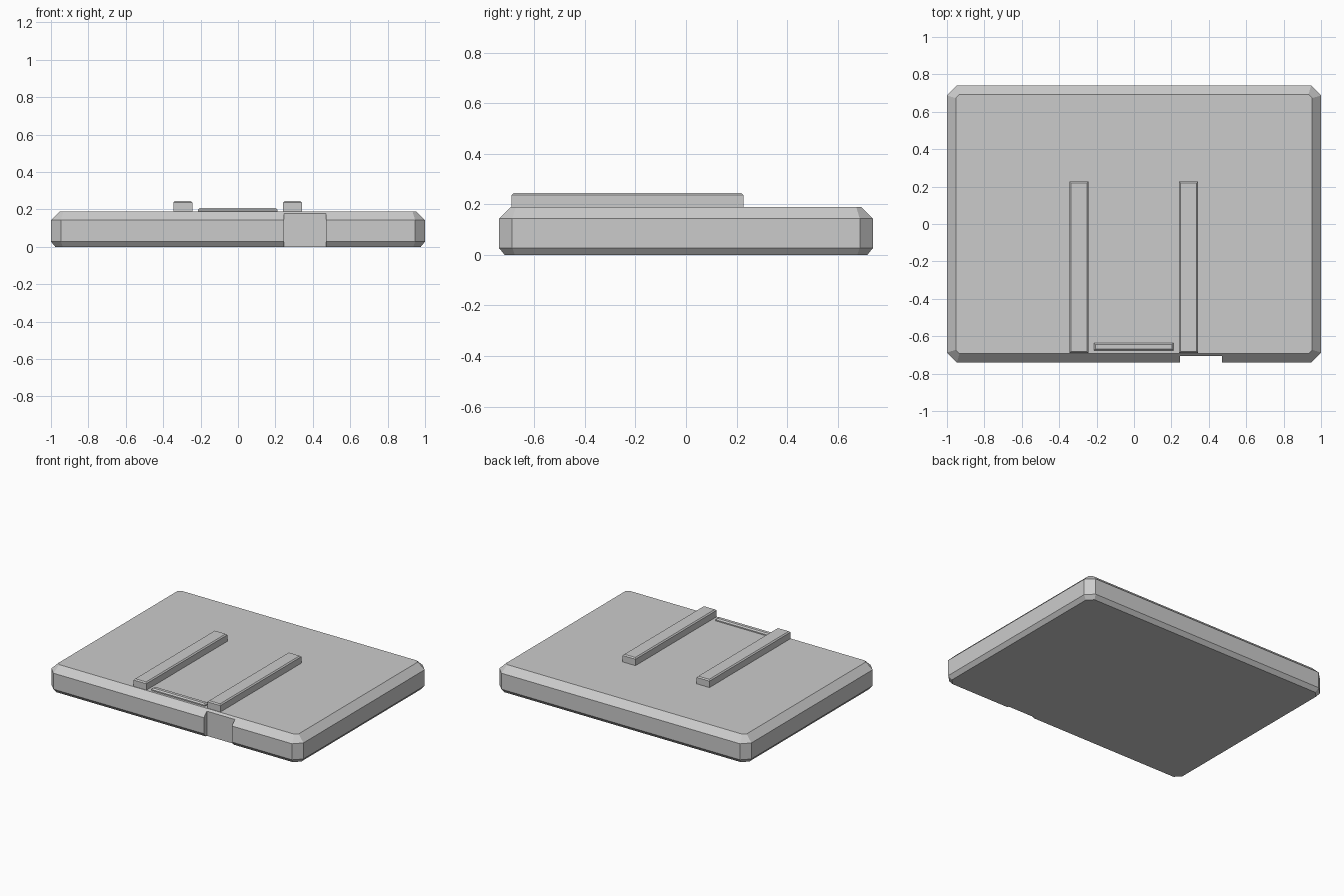
import bpy
import bmesh

default = bpy.data.objects.get("Cube")
if default:
    bpy.data.objects.remove(default, do_unlink=True)

grey = bpy.data.materials.new("light_grey")
grey.use_nodes = True
grey.diffuse_color = (0.6, 0.6, 0.6, 1)
grey.node_tree.nodes["Principled BSDF"].inputs["Base Color"].default_value = (0.6, 0.6, 0.6, 1)


def finish(name, bm):
    bmesh.ops.recalc_face_normals(bm, faces=bm.faces)
    mesh = bpy.data.meshes.new(name)
    bm.to_mesh(mesh)
    bm.free()
    mesh.materials.append(grey)
    obj = bpy.data.objects.new(name, mesh)
    bpy.context.scene.collection.objects.link(obj)
    return obj


def octagon(bm, z, hx, hy, cut):
    """Ring of a rectangle with cut corners."""
    quarter = [(hx, hy - cut), (hx - cut, hy)]
    pts = []
    for sx, sy in ((1, 1), (-1, 1), (-1, -1), (1, -1)):
        part = quarter if sx * sy > 0 else quarter[::-1]
        pts += [(sx * x, sy * y, z) for x, y in part]
    return [bm.verts.new(p) for p in pts]


def lofted(name, rings):
    bm = bmesh.new()
    loops = [octagon(bm, *r) for r in rings]
    for low, high in zip(loops, loops[1:]):
        for i in range(len(low)):
            j = (i + 1) % len(low)
            bm.faces.new((low[i], low[j], high[j], high[i]))
    bm.faces.new(loops[0][::-1])
    bm.faces.new(loops[-1])
    return finish(name, bm)


def box(name, low, high, top_bevel=0):
    """Box between two corners, with optionally chamfered top edges."""
    bm = bmesh.new()
    bmesh.ops.create_cube(bm, size=1)
    for v in bm.verts:
        v.co = [low[i] if v.co[i] < 0 else high[i] for i in range(3)]
    if top_bevel:
        rim = [e for e in bm.edges if all(v.co.z == max(w.co.z for w in bm.verts) for v in e.verts)]
        bmesh.ops.bevel(bm, geom=rim, offset=top_bevel, segments=1, affect='EDGES')
    return finish(name, bm)


# Chamfered slab with cut corners
slab = lofted("base_slab", [
    (0, 0.977, 0.717, 0.04),
    (0.028, 1, 0.74, 0.053),
    (0.143, 1, 0.74, 0.053),
    (0.19, 0.953, 0.693, 0.02),
])

# Notch in the front edge
cutter = box("notch_cutter", (0.247, -0.9, -0.1), (0.47, -0.706, 0.4))
cutter.hide_render = True
cutter.hide_viewport = True
cutter.display_type = 'WIRE'
notch = slab.modifiers.new("front_notch", 'BOOLEAN')
notch.operation = 'DIFFERENCE'
notch.solver = 'EXACT'
notch.object = cutter

# Two long rails on top
for name, x in (("right_rail", -0.295), ("left_rail", 0.292)):
    box(name, (x - 0.051, -0.69, 0.18), (x + 0.051, 0.228, 0.244), 0.008)

# Low strip between the rails
box("front_strip", (-0.215, -0.676, 0.18), (0.211, -0.636, 0.207), 0.009)
